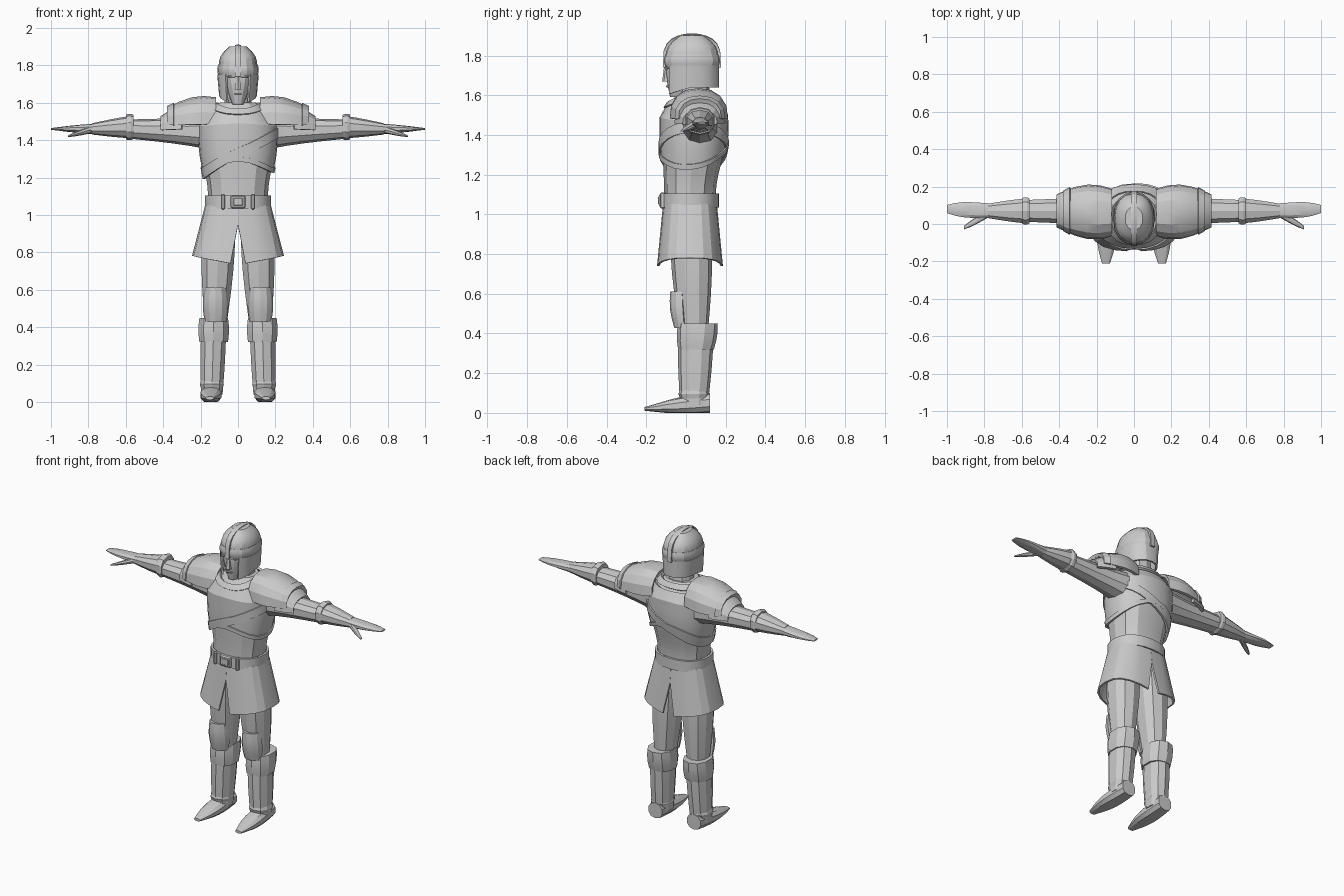
import bpy, bmesh
from math import sin, cos, pi, radians, copysign, sqrt

if "Cube" in bpy.data.objects:
    bpy.data.objects.remove(bpy.data.objects["Cube"])

grey = bpy.data.materials.new("plain_grey")
grey.use_nodes = True
grey.diffuse_color = (.6, .6, .6, 1)
grey.node_tree.nodes["Principled BSDF"].inputs["Base Color"].default_value = grey.diffuse_color


def finish(name, bm, thick=0, mirror=False):
    """Turn a bmesh into a finished object."""
    bmesh.ops.recalc_face_normals(bm, faces=bm.faces)
    mesh = bpy.data.meshes.new(name)
    bm.to_mesh(mesh)
    bm.free()
    mesh.materials.append(grey)
    obj = bpy.data.objects.new(name, mesh)
    bpy.context.collection.objects.link(obj)
    if thick:
        shell = obj.modifiers.new("thickness", 'SOLIDIFY')
        shell.thickness, shell.offset = thick, 0
    if mirror:
        obj.modifiers.new("mirror", 'MIRROR').use_mirror_merge = False
    bpy.ops.object.select_all(action='DESELECT')
    obj.select_set(True)
    bpy.context.view_layer.objects.active = obj
    if thick or mirror:
        bpy.ops.object.convert(target='MESH')
    bpy.ops.object.shade_smooth_by_angle(angle=radians(22))


def skin(name, rings, closed=True, caps=False, thick=0, mirror=False):
    """Join rings of points with quads."""
    bm = bmesh.new()
    verts = [[bm.verts.new(point) for point in ring] for ring in rings]
    count = len(verts[0])
    for a, b in zip(verts, verts[1:]):
        for i in range(count if closed else count - 1):
            j = (i + 1) % count
            bm.faces.new((a[i], a[j], b[j], b[i]))
    if caps:
        bm.faces.new(verts[0])
        bm.faces.new(verts[-1])
    finish(name, bm, thick, mirror)


def turn(sides, start=-90, sweep=360):
    return [radians(start + sweep * i / sides) for i in range(sides)]


def oval(angle, power=2.3):
    """Unit point on a slightly squared circle."""
    c, s = cos(angle), sin(angle)
    return copysign(abs(c) ** (2 / power), c), copysign(abs(s) ** (2 / power), s)


def taper(name, axis, start, end, bulge=0, blunt=False, steps=4, sides=10, arch=None, mirror=True):
    """Tube between two stations: position, two centre values, two radii.
    An arch gives an open plate instead of a closed tube."""
    angles = arch or turn(sides)
    rings = []
    for k in range(steps + 1):
        t = k / steps
        pos, c1, c2, r1, r2 = (a + (b - a) * t for a, b in zip(start, end))
        swell = 1 + bulge * sin(pi * t)
        if blunt:
            swell *= sqrt(max(.2, 1 - t ** 4))
        ring = []
        for angle in angles:
            u, v = oval(angle)
            u, v = c1 + r1 * swell * u, c2 + r2 * swell * v
            x, y, z = {'X': (pos, u, v), 'Y': (u, pos, v), 'Z': (u, v, pos)}[axis]
            ring.append((x, y, max(z, 0)))
        rings.append(ring)
    skin(name, rings, not arch, not arch, .018 if arch else 0, mirror)


def box(name, centre, size, mirror=False):
    bm = bmesh.new()
    bmesh.ops.create_cube(bm, size=1)
    bmesh.ops.scale(bm, vec=size, verts=bm.verts)
    bmesh.ops.translate(bm, vec=centre, verts=bm.verts)
    bmesh.ops.bevel(bm, geom=bm.edges[:], offset=min(size) / 4, segments=1, affect='EDGES')
    finish(name, bm, mirror=mirror)


def on_torso(z, angle, out=0):
    """Point on the torso, which widens to the chest and closes at the neck."""
    t = min(1, max(0, (z - 1.1) / .3))
    chest = t * t * (3 - 2 * t)
    slope = max(0, z - 1.5)
    u, v = oval(angle)
    return (u * (.16 + .04 * chest - slope + out),
            .02 + .02 * chest + v * (.13 + .03 * chest - .7 * slope + out), z)


def wrap(name, low, high, out, steps=1):
    """Layer that hugs the torso between two height rules."""
    rings = [[on_torso(low(a) + (high(a) - low(a)) * k / steps, a, out) for a in turn(24)]
             for k in range(steps + 1)]
    skin(name, rings, thick=.014)


def band(name, middle, width, out=.013):
    wrap(name, lambda a: middle(a) - width / 2, lambda a: middle(a) + width / 2, out)


def hem(angle):
    return 1.32 + .02 * sin(angle) - .08 * abs(cos(angle)) ** 1.5


# Body, cuirass and straps
skin("torso", [[on_torso(.95 + .05 * k, a) for a in turn(12)] for k in range(14)], caps=True)
wrap("cuirass", hem, lambda a: 1.55, .006, 4)
band("cuirass_hem", hem, .026)
band("shoulder_sash", lambda a: 1.33 + .11 * cos(a), .055)
band("collar", lambda a: 1.58 - .03 * max(0, -sin(a)) ** 3, .03)
band("belt", lambda a: 1.07, .07, .01)
box("belt_buckle", (0, -.12, 1.07), (.08, .03, .07))
box("buckle_plate", (0, -.135, 1.07), (.05, .01, .04))
box("belt_keepers", (.08, -.115, 1.07), (.02, .03, .08), True)

# Tunic skirt, slit at the front and back
skirt = []
for t in (0, 1 / 3, 2 / 3, 1):
    gap = .04 * max(0, 1.5 * t - .5)
    ring = []
    for angle in turn(10, sweep=180) + [pi / 2]:
        u, v = oval(angle, 2.7)
        ring.append((max(gap, (.17 + .07 * t) * u), .02 + (.13 + .03 * t) * v,
                     1.05 - t * (.31 - .04 * abs(cos(angle)))))
    skirt.append(ring)
skin("tunic_skirt", skirt, closed=False, thick=.012, mirror=True)

# Legs, boots and knee plates
taper("legs", 'Z', (1, .1, .02, .09, .1), (.4, .12, .04, .06, .07), bulge=.18, steps=6)
taper("boot_shafts", 'Z', (.4, .13, .05, .07, .09), (.04, .14, .04, .06, .07), bulge=.05)
taper("boot_cuffs", 'Z', (.32, .13, .05, .08, .09), (.45, .13, .06, .08, .1), bulge=.07, steps=3)
taper("ankle_straps", 'Z', (.07, .14, .04, .06, .07), (.12, .14, .04, .06, .07), bulge=.12, steps=2)
taper("feet", 'Y', (.12, .14, .05, .05, .05), (-.21, .15, .02, .05, .02), bulge=.2, blunt=True, steps=6)
taper("knee_plates", 'Z', (.43, .12, 0, .05, .05), (.61, .12, -.01, .05, .06), bulge=.2,
      arch=turn(7, -175, 198))

# Arms, vambraces and hands
taper("arms", 'X', (.1, .07, 1.44, .1, .1), (.6, .07, 1.46, .06, .05), bulge=-.1, steps=6)
taper("vambraces", 'X', (.57, .07, 1.47, .07, .06), (.78, .07, 1.46, .04, .03), bulge=.05)
taper("vambrace_cuffs", 'X', (.56, .07, 1.47, .07, .065), (.6, .07, 1.47, .07, .065), bulge=.1, steps=3)
taper("hands", 'X', (.75, .07, 1.46, .04, .03), (1, .08, 1.46, .05, .01), blunt=True, steps=6)
taper("thumbs", 'X', (.77, .06, 1.46, .02, .02), (.91, -.02, 1.42, .02, .01), blunt=True, sides=8)

# Layered pauldrons
over = turn(9, -4, 212)
taper("pauldron_lower_plates", 'X', (.3, .07, 1.47, .12, .11), (.41, .07, 1.46, .08, .06), bulge=.05, arch=over)
taper("pauldrons", 'X', (.12, .06, 1.5, .12, .12), (.37, .07, 1.49, .1, .08), bulge=.25, arch=over)
taper("pauldron_rims", 'X', (.34, .07, 1.49, .12, .1), (.375, .07, 1.49, .1, .085), steps=1, arch=over)

# Neck, head and face
taper("neck", 'Z', (1.52, 0, .05, .08, .08), (1.7, 0, .04, .07, .07), mirror=False)
taper("head", 'Z', (1.59, 0, -.04, .03, .04), (1.8, 0, .03, .09, .12), bulge=.2, sides=14, mirror=False)
taper("nose", 'Z', (1.67, 0, -.1, .02, .02), (1.75, 0, -.09, .01, .02), sides=6, mirror=False)
box("lips", (0, -.09, 1.645), (.04, .02, .01))
box("brows", (.034, -.085, 1.74), (.04, .03, .01), True)

# Helmet
taper("helmet_dome", 'Z', (1.74, 0, .03, .105, .135), (1.9, 0, .03, .105, .135), blunt=True, steps=6,
      sides=16, mirror=False)
taper("helmet_band", 'Z', (1.745, 0, .03, .105, .135), (1.805, 0, .03, .105, .135), bulge=.06, steps=3,
      sides=16, mirror=False)
guard = []
for t in (0, .5, 1):
    ring = []
    for angle in turn(17, -57, 312):
        u, v = oval(angle)
        depth = .11 + .04 * max(0, -sin(angle))
        ring.append((u * (.105 - .01 * t), .03 + v * .13, 1.75 - t * depth))
    guard.append(ring)
skin("cheek_and_neck_guard", guard, closed=False, thick=.012)
crest = [[(x, .03 + .14 * cos(a), 1.74 + (.165 - abs(x) / 3) * sqrt(abs(sin(a)))) for x in (-.015, 0, .015)]
         for a in turn(13, 0, 195)]
skin("helmet_crest", crest, closed=False, thick=.014)
